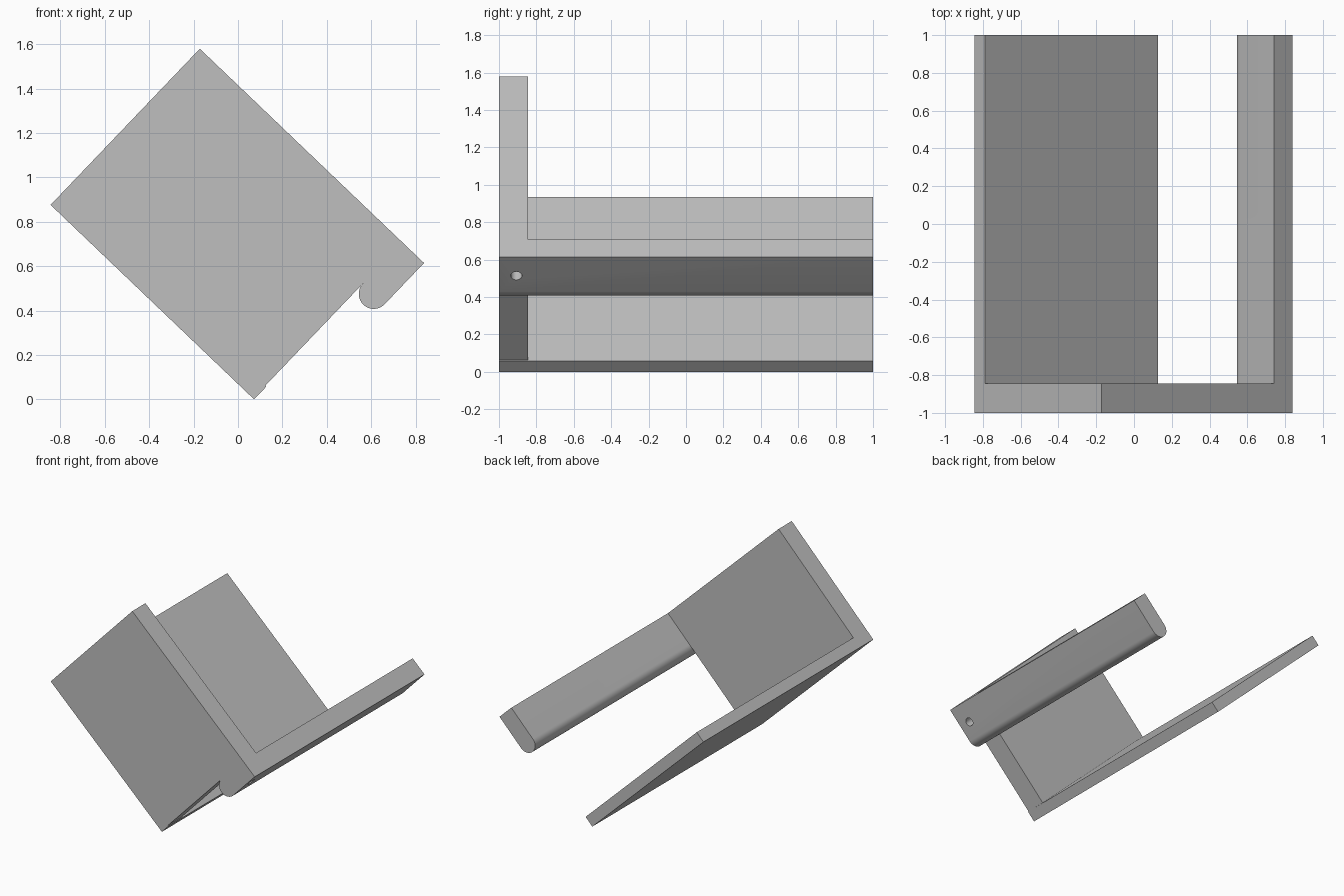
import bpy, bmesh, math
from mathutils import Matrix, Vector

cube = bpy.data.objects.get("Cube")
if cube:
    bpy.data.objects.remove(cube, do_unlink=True)

# Plain grey material
grey = bpy.data.materials.new("plain_grey")
grey.use_nodes = True
colour = (0.52, 0.52, 0.52, 1)
grey.diffuse_color = colour
grey.node_tree.nodes["Principled BSDF"].inputs["Base Color"].default_value = colour

# Tilted frame: u runs along the upper edge, v runs down the short side
TILT = math.radians(43.7)
U = Vector((math.cos(TILT), 0, -math.sin(TILT)))
V = Vector((-math.sin(TILT), 0, -math.cos(TILT)))
TOP = Vector((-0.172, 0, 1.58))
FRONT, INNER, BACK = -1.0, -0.845, 1.0
LENGTH, WIDTH, THICK = 1.268, 0.973, 0.08
EDGE = 1.262          # end of the front plate, just short of the base panel
BAR_END = 1.397
RADIUS = (BAR_END - EDGE) / 2


def prism(name, profile, y0, y1):
    """Extrude a (u, v) outline from y0 to y1."""
    bm = bmesh.new()
    verts = [bm.verts.new(TOP + U * u + V * v + Vector((0, y0, 0))) for u, v in profile]
    face = bm.faces.new(verts)
    moved = bmesh.ops.extrude_face_region(bm, geom=[face])["geom"]
    bmesh.ops.translate(bm, vec=(0, y1 - y0, 0),
                        verts=[g for g in moved if isinstance(g, bmesh.types.BMVert)])
    bmesh.ops.recalc_face_normals(bm, faces=bm.faces)
    return link(name, bm)


def link(name, bm):
    mesh = bpy.data.meshes.new(name)
    bm.to_mesh(mesh)
    bm.free()
    mesh.materials.append(grey)
    obj = bpy.data.objects.new(name, mesh)
    bpy.context.collection.objects.link(obj)
    return obj


def rect(u0, u1, v0, v1):
    return [(u0, v0), (u1, v0), (u1, v1), (u0, v1)]


def combine(target, other, operation):
    """Fuse or cut with a helper, then discard the helper."""
    other.hide_render = True
    bpy.context.view_layer.objects.active = target
    mod = target.modifiers.new(operation.lower(), "BOOLEAN")
    mod.object, mod.operation, mod.solver = other, operation, "EXACT"
    bpy.ops.object.modifier_apply(modifier=mod.name)
    bpy.data.objects.remove(other, do_unlink=True)


# Front plate, base panel and round-nosed bar
bracket = prism("bracket", rect(0, EDGE, 0, WIDTH), FRONT, INNER)
panel = prism("base_panel", rect(0, LENGTH, WIDTH - THICK, WIDTH), FRONT, BACK)
nose = [(EDGE + RADIUS + RADIUS * math.cos(a), 0.257 + RADIUS * math.sin(a))
        for a in (math.pi * i / 24 for i in range(25))]
bar = prism("side_bar", [(EDGE, 0), (BAR_END, 0)] + nose, FRONT, BACK)
combine(bracket, panel, "UNION")
combine(bracket, bar, "UNION")

# Screw hole bored into the outer face of the bar
bm = bmesh.new()
place = (Matrix.Translation(TOP + U * BAR_END + V * 0.14 + Vector((0, -0.907, 0)))
         @ U.to_track_quat("Z", "Y").to_matrix().to_4x4())
bmesh.ops.create_cone(bm, cap_ends=True, segments=32, radius1=0.03, radius2=0.03,
                      depth=0.6, matrix=place)
combine(bracket, link("hole_cutter", bm), "DIFFERENCE")

# Smooth the round parts, keep the edges sharp
bpy.ops.object.select_all(action="DESELECT")
bracket.select_set(True)
bpy.context.view_layer.objects.active = bracket
bpy.ops.object.shade_smooth_by_angle(angle=math.radians(30))
